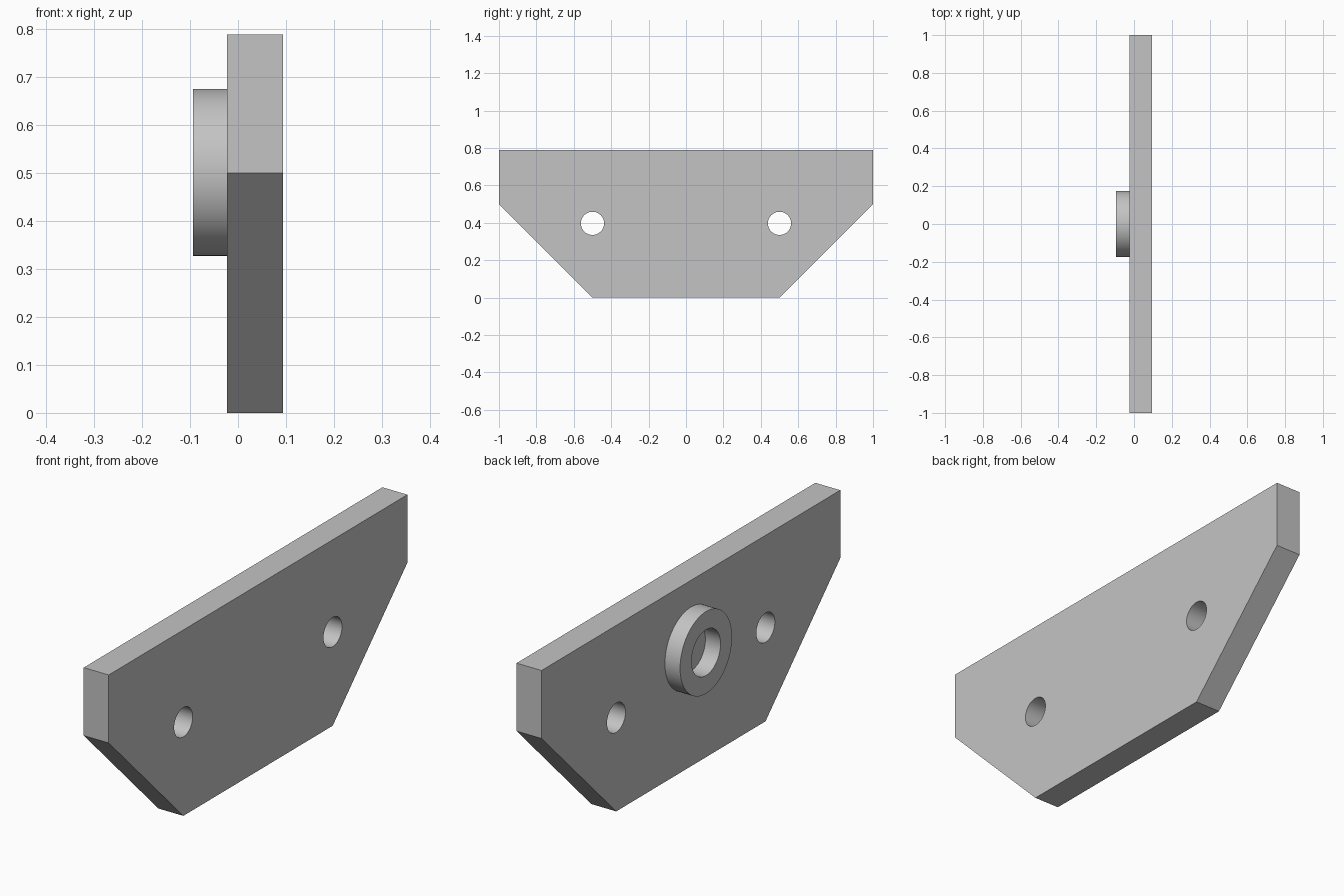
import bpy
import bmesh
import math
from mathutils import Matrix

cube = bpy.data.objects.get("Cube")
if cube:
    bpy.data.objects.remove(cube, do_unlink=True)

PLATE_BACK, PLATE_FRONT = -0.023, 0.094
RING_END = -0.094
SEGMENTS = 64

grey = bpy.data.materials.new("plain grey")
grey.use_nodes = True
grey.diffuse_color = (0.55, 0.55, 0.55, 1)
grey.node_tree.nodes["Principled BSDF"].inputs["Base Color"].default_value = (0.55, 0.55, 0.55, 1)


def add_object(name, bm):
    bmesh.ops.recalc_face_normals(bm, faces=bm.faces)
    mesh = bpy.data.meshes.new(name)
    bm.to_mesh(mesh)
    bm.free()
    mesh.materials.append(grey)
    obj = bpy.data.objects.new(name, mesh)
    bpy.context.collection.objects.link(obj)
    return obj


def x_cylinder(name, radius, x0, x1, y, z):
    bm = bmesh.new()
    place = Matrix.Translation(((x0 + x1) / 2, y, z)) @ Matrix.Rotation(math.pi / 2, 4, "Y")
    bmesh.ops.create_cone(bm, cap_ends=True, segments=SEGMENTS, radius1=radius,
                          radius2=radius, depth=x1 - x0, matrix=place)
    return add_object(name, bm)


def select_only(obj):
    bpy.ops.object.select_all(action="DESELECT")
    obj.select_set(True)
    bpy.context.view_layer.objects.active = obj


def cut(obj, cutter):
    select_only(obj)
    mod = obj.modifiers.new("hole", "BOOLEAN")
    mod.operation = "DIFFERENCE"
    mod.solver = "EXACT"
    mod.object = cutter
    bpy.ops.object.modifier_apply(modifier=mod.name)
    bpy.data.objects.remove(cutter, do_unlink=True)


# Plate with chamfered lower corners, extruded along x
outline = [(-0.5, 0), (0.5, 0), (1, 0.5), (1, 0.788), (-1, 0.788), (-1, 0.5)]
bm = bmesh.new()
face = bm.faces.new([bm.verts.new((PLATE_BACK, y, z)) for y, z in outline])
side = bmesh.ops.extrude_face_region(bm, geom=[face])
moved = [v for v in side["geom"] if isinstance(v, bmesh.types.BMVert)]
bmesh.ops.translate(bm, verts=moved, vec=(PLATE_FRONT - PLATE_BACK, 0, 0))
# Keep the starting face so that the solid is closed
if not face.is_valid or any(e.is_boundary for e in bm.edges):
    bmesh.ops.holes_fill(bm, edges=[e for e in bm.edges if e.is_boundary])
plate = add_object("mounting_plate", bm)

# Bolt holes through the plate
for y in (-0.5, 0.5):
    cut(plate, x_cylinder("hole_cutter", 0.062, -0.2, 0.2, y, 0.397))

# Raised ring with an open centre that stops at the plate
ring = x_cylinder("boss_ring", 0.174, RING_END, PLATE_BACK, 0, 0.501)
cut(ring, x_cylinder("ring_cutter", 0.097, -0.2, 0.2, 0, 0.501))

for obj in (plate, ring):
    select_only(obj)
    bpy.ops.object.shade_smooth_by_angle(angle=math.radians(30))
